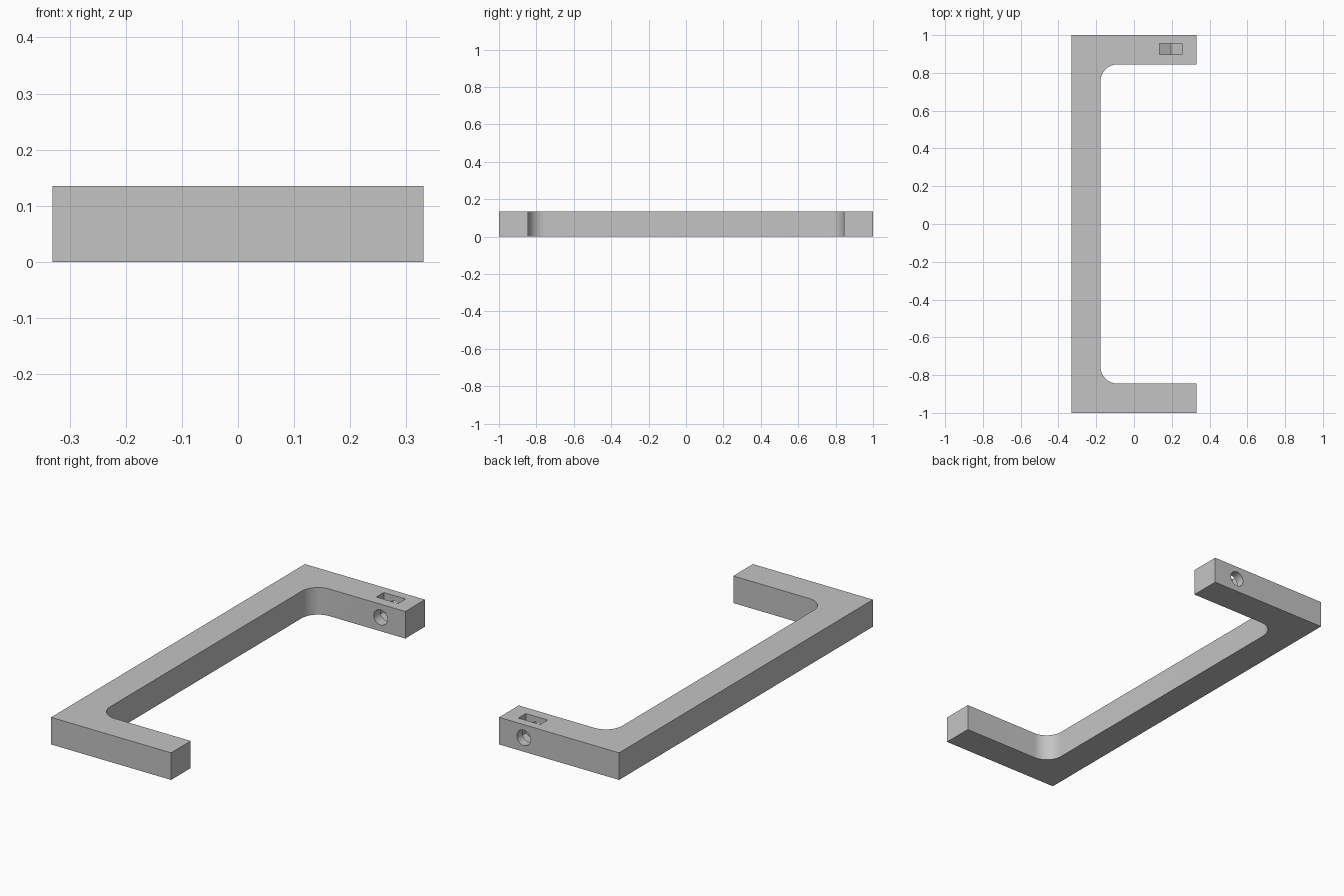
import bpy, bmesh, math
from mathutils import Vector

if "Cube" in bpy.data.objects:
    bpy.data.objects.remove(bpy.data.objects["Cube"], do_unlink=True)

HALF_X, HALF_Y, HEIGHT = 0.331, 1.0, 0.135
INNER_X, INNER_Y, FILLET = -0.177, 0.845, 0.09
BOLT_X, BOLT_Z, BOLT_R = 0.195, 0.069, 0.038

grey = bpy.data.materials.new("plain grey")
grey.use_nodes = True
colour = (0.55, 0.55, 0.55, 1)
grey.diffuse_color = colour
grey.node_tree.nodes["Principled BSDF"].inputs["Base Color"].default_value = colour


def prism(name, outline, sweep):
    """Extrude a closed outline of 3D points along a vector."""
    bm = bmesh.new()
    face = bm.faces.new([bm.verts.new(p) for p in outline])
    swept = bmesh.ops.extrude_face_region(bm, geom=[face])["geom"]
    verts = [g for g in swept if isinstance(g, bmesh.types.BMVert)]
    bmesh.ops.translate(bm, verts=verts, vec=Vector(sweep))
    bmesh.ops.recalc_face_normals(bm, faces=bm.faces)
    mesh = bpy.data.meshes.new(name)
    bm.to_mesh(mesh)
    bm.free()
    mesh.materials.append(grey)
    obj = bpy.data.objects.new(name, mesh)
    bpy.context.collection.objects.link(obj)
    return obj


# C-shaped handle: outer corners sharp, inner corners rounded
arc = []
for i in range(17):
    a = math.pi / 2 * (1 + i / 16)
    arc.append((INNER_X + FILLET + FILLET * math.cos(a),
                INNER_Y - FILLET + FILLET * math.sin(a)))
upper = [(-HALF_X, HALF_Y), (HALF_X, HALF_Y), (HALF_X, INNER_Y)] + arc
profile = upper + [(x, -y) for x, y in reversed(upper)]
handle = prism("handle", [(x, y, 0) for x, y in profile], (0, 0, HEIGHT))

# Round bolt hole through the back arm
ring = [2 * math.pi * i / 48 for i in range(48)]
bolt = prism("bolt_hole_cutter",
             [(BOLT_X + BOLT_R * math.cos(a), 0.8, BOLT_Z + BOLT_R * math.sin(a)) for a in ring],
             (0, 0.3, 0))

# Nut slot open at the top, with a V-shaped floor
slot = [(-0.06, 0.2), (-0.06, 0.037), (0, 0.003), (0.06, 0.037), (0.06, 0.2)]
nut = prism("nut_slot_cutter", [(BOLT_X + x, 0.897, z) for x, z in slot], (0, 0.059, 0))

for cutter in (bolt, nut):
    cut = handle.modifiers.new(cutter.name, "BOOLEAN")
    cut.operation = "DIFFERENCE"
    cut.solver = "EXACT"
    cut.object = cutter

# Apply the cuts, then drop the cutters
bpy.context.view_layer.objects.active = handle
handle.select_set(True)
for name in [m.name for m in handle.modifiers]:
    bpy.ops.object.modifier_apply(modifier=name)
for cutter in (bolt, nut):
    bpy.data.objects.remove(cutter, do_unlink=True)

bpy.ops.object.shade_smooth_by_angle(angle=math.radians(25))
